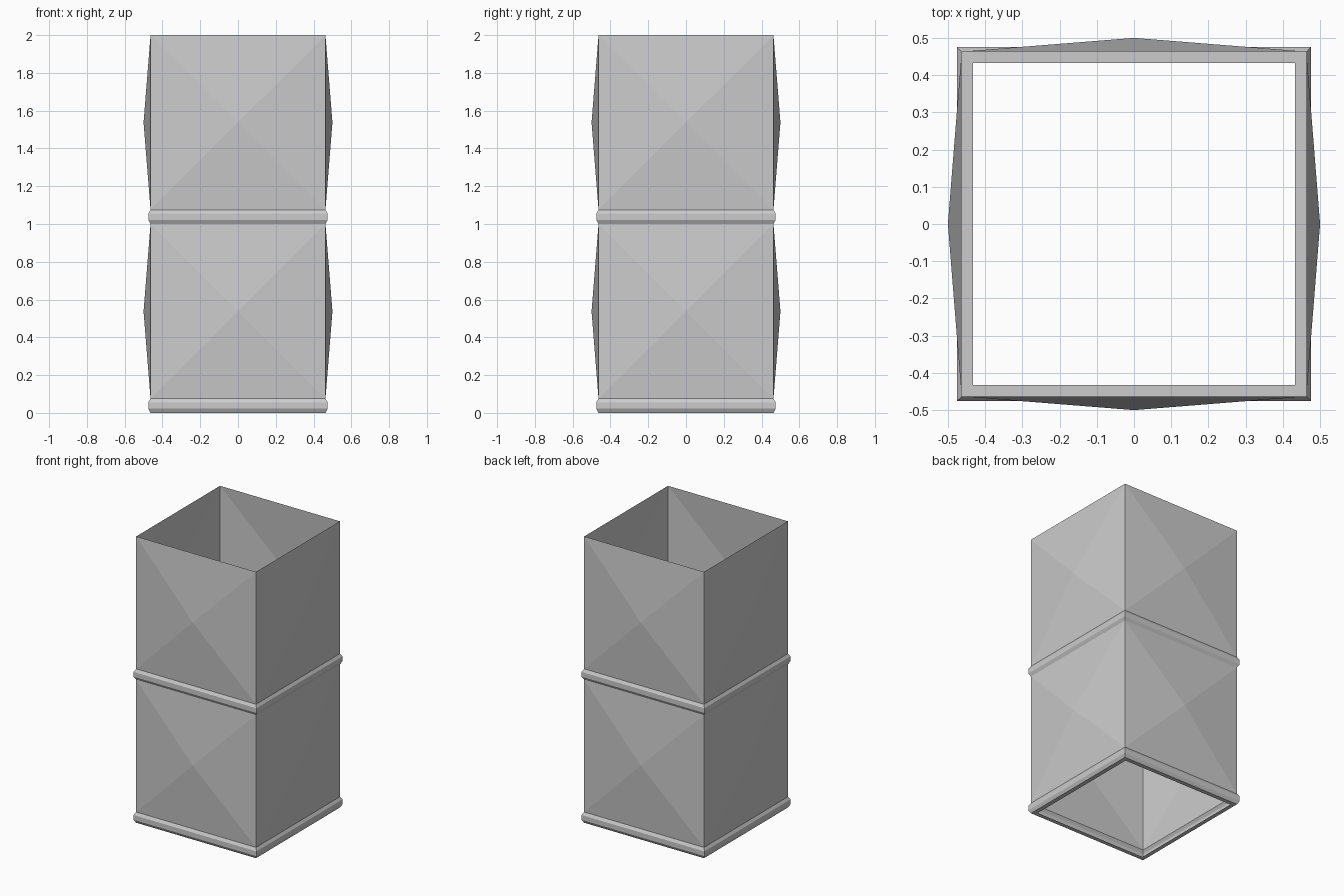
import bpy, bmesh

if "Cube" in bpy.data.objects:
    bpy.data.objects.remove(bpy.data.objects["Cube"])

R = 0.463  # half width of the duct


def square_loft(name, profile):
    """Sweep a (half width, z) profile around a square."""
    bm = bmesh.new()
    rings = [[bm.verts.new((sx * r, sy * r, z))
              for sx, sy in ((-1, -1), (1, -1), (1, 1), (-1, 1))] for r, z in profile]
    for a, b in zip(rings, rings[1:]):
        for i in range(4):
            j = (i + 1) % 4
            bm.faces.new((a[i], a[j], b[j], b[i]))
    return finish(name, bm)


def finish(name, bm):
    mesh = bpy.data.meshes.new(name)
    bm.to_mesh(mesh)
    bm.free()
    ob = bpy.data.objects.new(name, mesh)
    bpy.context.collection.objects.link(ob)
    return ob


def duct_walls(name, z0, z1):
    """Open square tube whose sides are creased outward to a shallow point."""
    ob = square_loft(name, [(R, z0), (R, z1)])
    bm = bmesh.new()
    bm.from_mesh(ob.data)
    for f in list(bm.faces):
        n = f.normal.copy()
        peak = f.calc_center_median() + n * (0.5 - R)
        bmesh.ops.poke(bm, faces=[f])["verts"][0].co = peak
    bm.to_mesh(ob.data)
    bm.free()


# Two stacked duct sections, each with a folded flange at its foot
for k, part in enumerate(("lower", "upper")):
    duct_walls(part + "_duct_walls", k + 0.075, k + 1.0)
    # flange: inner lip, underside, rounded outer bead
    square_loft(part + "_flange", [(z[0], z[1] + k) for z in (
        (0.433, 0.0), (0.463, 0.0), (0.475, 0.022), (0.475, 0.055), (0.463, 0.075))])
